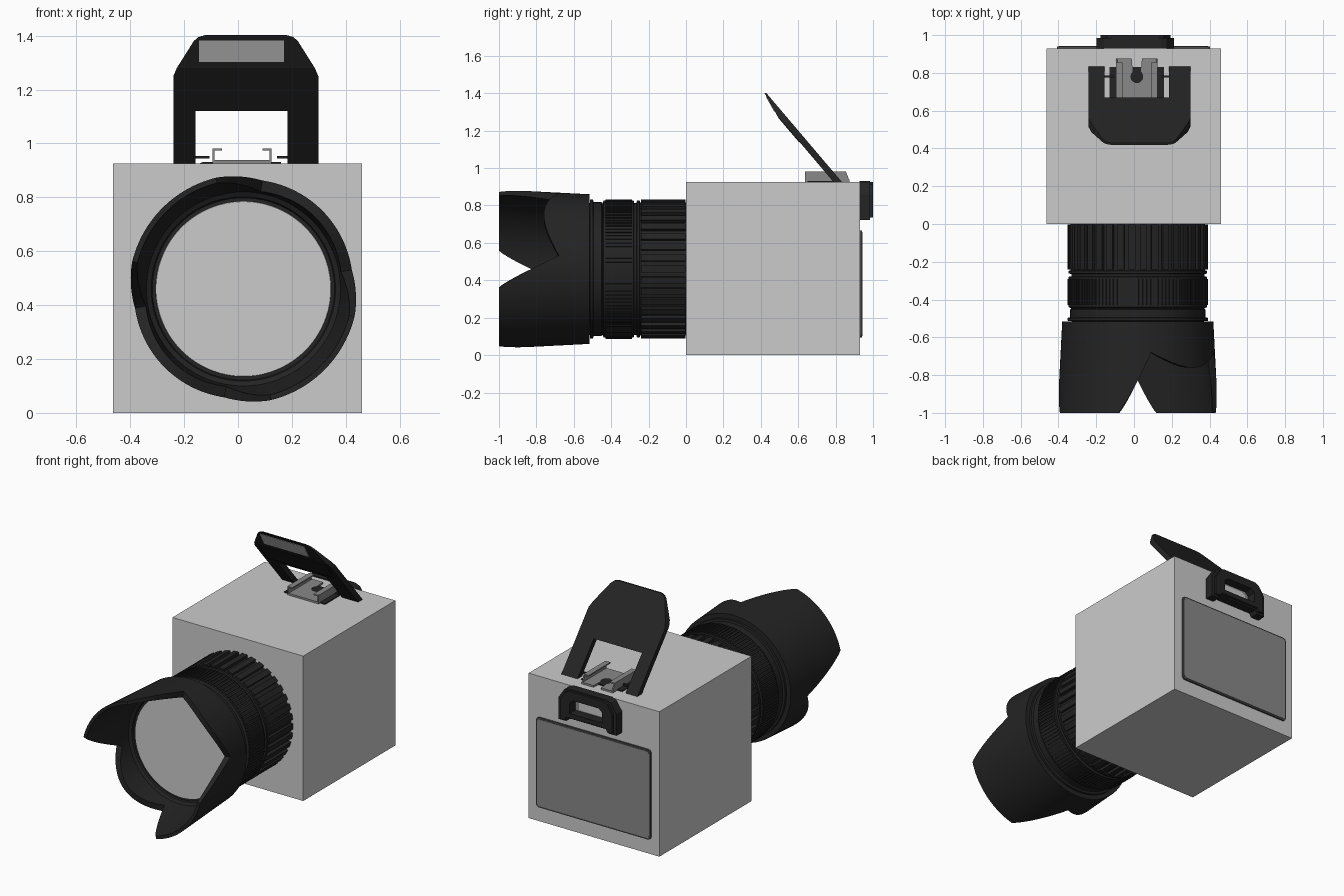
import bpy, bmesh, math
from mathutils import Matrix, Vector

cube = bpy.data.objects.get("Cube")
if cube:
    bpy.data.objects.remove(cube, do_unlink=True)

CX, CZ = 0.02, 0.46      # lens axis


def material(name, v):
    m = bpy.data.materials.new(name)
    m.use_nodes = True
    m.diffuse_color = (v, v, v, 1)
    bsdf = m.node_tree.nodes["Principled BSDF"]
    bsdf.inputs["Base Color"].default_value = (v, v, v, 1)
    bsdf.inputs["Roughness"].default_value = 0.6
    return m


LIGHT = material("light grey", 0.6)
METAL = material("mid grey", 0.25)
BLACK = material("soft black", 0.017)
DARK = material("dark grey", 0.07)


def finish(name, bm, mat, smooth=False):
    bmesh.ops.recalc_face_normals(bm, faces=bm.faces)
    me = bpy.data.meshes.new(name)
    bm.to_mesh(me)
    bm.free()
    me.materials.append(mat)
    ob = bpy.data.objects.new(name, me)
    bpy.context.collection.objects.link(ob)
    if smooth:
        bpy.ops.object.select_all(action='DESELECT')
        ob.select_set(True)
        bpy.context.view_layer.objects.active = ob
        bpy.ops.object.shade_smooth_by_angle(angle=math.radians(35))
    return ob


def add_box(bm, lo, hi, turn=Matrix()):
    lo, hi = Vector(lo), Vector(hi)
    size = Matrix.Diagonal((*(hi - lo), 1))
    bmesh.ops.create_cube(bm, size=1, matrix=turn @ Matrix.Translation((lo + hi) / 2) @ size)


def boxes(name, mat, *pairs):
    bm = bmesh.new()
    for lo, hi in pairs:
        add_box(bm, lo, hi)
    return finish(name, bm, mat)


def prism(name, mat, outline, back, front):
    """Closed solid between two placements of one 2D outline."""
    bm = bmesh.new()
    a = [bm.verts.new(back(*p)) for p in outline]
    b = [bm.verts.new(front(*p)) for p in outline]
    bm.faces.new(a)
    bm.faces.new(b[::-1])
    for i in range(len(a)):
        j = (i + 1) % len(a)
        bm.faces.new((a[i], a[j], b[j], b[i]))
    return finish(name, bm, mat)


def plate(name, mat, outline, y0, y1):
    return prism(name, mat, outline, lambda x, z: (x, y0, z), lambda x, z: (x, y1, z))


def lathe(name, mat, profile, n):
    """Sweep profile(angle) -> [(y, r), ...] around the lens axis."""
    bm = bmesh.new()
    cols = []
    for i in range(n):
        t = math.tau * i / n
        cols.append([bm.verts.new((CX + r * math.cos(t), y, CZ + r * math.sin(t)))
                     for y, r in profile(t)])
    for i in range(n):
        a, b = cols[i], cols[(i + 1) % n]
        for k in range(len(a) - 1):
            bm.faces.new((a[k], b[k], b[k + 1], a[k + 1]))
    return finish(name, bm, mat, True)


def ribs(name, count, width, y0, y1, r0, r1):
    bm = bmesh.new()
    for i in range(count):
        turn = Matrix.Translation((CX, 0, CZ)) @ Matrix.Rotation(math.tau * i / count, 4, 'Y')
        add_box(bm, (r0, y0, -width / 2), (r1, y1, width / 2), turn)
    return finish(name, bm, BLACK)


# Body
boxes("body", LIGHT, ((-.463, 0, 0), (.461, .93, .926)))

# Lens barrel with its ring steps
barrel = [(.0, .355), (-.245, .355), (-.248, .367), (-.262, .367), (-.265, .352), (-.277, .352),
          (-.28, .367), (-.44, .367), (-.447, .35), (-.452, .358), (-.494, .358), (-.497, .372),
          (-.512, .372), (-.515, .35)]
lathe("lens_barrel", BLACK, lambda t: barrel, 96)
ribs("zoom_grip_ribs", 38, .036, -.24, -.003, .34, .372)
ribs("focus_ring_ribs", 110, .011, -.43, -.29, .35, .373)


# Hood with two long and two short petals
def rim(t):
    a = abs((math.degrees(t) - 135 + 90) % 180 - 90)    # offset from a long petal
    if a < 31:
        return -1.0
    if a < 55:
        s = (a - 31) / 24
        return -1.0 + .32 * s ** 1.15
    return -.68 - .08 * math.sin((a - 55) / 35 * math.pi / 2)


def hood_profile(t):
    end, start, steps = rim(t), -.515, 6
    radius = lambda y: .4 + .025 * (start - y) / .485
    ys = [start + (end - start) * k / steps for k in range(steps + 1)]
    outer = [(y, radius(y)) for y in ys]
    inner = [(end + (-.62 - end) * k / 4, 0) for k in range(5)]
    inner = [(y, .36 + .045 * (-.62 - y) / .38) for y, _ in inner]
    return [(-.515, .35)] + outer + inner + [(-.61, .342), (-.6, .338), (-.6, .32)]


lathe("lens_hood", BLACK, hood_profile, 180)
lathe("front_glass", LIGHT, lambda t: [(-.595, .328), (-.602, .324), (-.602, .0005)], 96)


# Raised flash: leaning slab with two legs and a tapering head
def lean(z):
    return .83 - (z - .93) * .85


def thick(z):
    return .045 - .035 * max(0, z - 1.28) / .12


def back(x, z):
    return (x, lean(z), z)


def front(x, z):
    return (x, lean(z) - thick(z), z)


L, R = -.24, .298
prism("flash_arm", BLACK, [(L, .926), (-.157, .926), (-.157, 1.12), (.184, 1.12), (.184, .926),
                           (R, .926), (R, 1.25), (.285, 1.28), (-.227, 1.28), (L, 1.25)], back, front)
prism("flash_head", BLACK, [(-.227, 1.28), (.285, 1.28), (.222, 1.38), (.205, 1.395), (.18, 1.402),
                            (-.122, 1.402), (-.147, 1.395), (-.164, 1.38)], back, front)
prism("flash_window", LIGHT, [(-.145, 1.302), (.17, 1.302), (.17, 1.382), (-.145, 1.382)], front,
      lambda x, z: (x, front(x, z)[1] - .004, z))
prism("flash_front_panel", BLACK, [(-.205, 1.14), (.265, 1.14), (.265, 1.27), (-.205, 1.27)], front,
      lambda x, z: (x, front(x, z)[1] - .004, z))
boxes("flash_hinge_pins", BLACK, ((-.17, .775, .944), (-.105, .787, .954)),
      ((.145, .775, .944), (.2, .787, .954)))

# Accessory shoe: slotted base with folded rails
arc = [(CX - .005 + .034 * math.cos(math.radians(d)), .78 + .034 * math.sin(math.radians(d)))
       for d in range(130, 411, 20)]
slot = [(-.012, .875)] + arc + [(.042, .875)]
prism("shoe_base", METAL, [(-.095, .875), (-.095, .635), (.125, .635), (.125, .875)] + slot[::-1],
      lambda x, y: (x, y, .926), lambda x, y: (x, y, .938))
side = [(.635, .93), (.875, .93), (.855, .982), (.635, .982)]
for name, wall, lip in (("right", -.095, -.06), ("left", .125, .09)):
    s = .008 if lip > wall else -.008
    prism("shoe_rail_" + name, METAL, side, lambda y, z: (wall, y, z), lambda y, z: (wall + s, y, z))
    boxes("shoe_lip_" + name, METAL, ((min(wall, lip), .635, .974), (max(wall, lip), .855, .982)))
boxes("shoe_mount", BLACK, ((-.13, .65, .926), (.16, .83, .932)))

# Eyepiece: chamfered frame around a recessed window
EX = .007
half = [(0, .932), (.135, .932), (.165, .92), (.205, .86), (.205, .722), (.15, .722), (.135, .745),
        (0, .745)]
hole = [(0, .872), (.09, .872), (.115, .85), (.115, .785), (0, .785)]
for name, s in (("left", 1), ("right", -1)):
    plate("eyecup_" + name, BLACK, [(EX + s * x, z) for x, z in half + hole[::-1]], .928, .985)
    inner = [(0, .925), (.12, .925), (.15, .912), (.185, .855), (.185, .735), (.15, .735), (.14, .755),
             (0, .755)]
    plate("eyecup_pad_" + name, BLACK, [(EX + s * x, z) for x, z in inner + hole[::-1]], .985, 1.0)
boxes("eyepiece_surround", METAL, ((EX - .118, .928, .78), (EX + .118, .942, .875)))
plate("eyepiece_window", LIGHT, [(EX - .085, .795), (EX + .085, .795), (EX + .085, .84),
      (EX + .065, .858), (EX - .065, .858), (EX - .085, .84)], .94, .948)


# Rear screen with a thin dark border
def rounded(x0, x1, z0, z1, r):
    pts = []
    for k, (cx, cz) in enumerate(((x1 - r, z1 - r), (x0 + r, z1 - r), (x0 + r, z0 + r), (x1 - r, z0 + r))):
        for d in (0, 30, 60, 90):
            t = math.radians(90 * k + d)
            pts.append((cx + r * math.cos(t), cz + r * math.sin(t)))
    return pts


plate("screen_border", DARK, rounded(-.407, .402, .093, .667, .02), .928, .94)
plate("screen", METAL, rounded(-.397, .392, .103, .657, .015), .938, .943)
